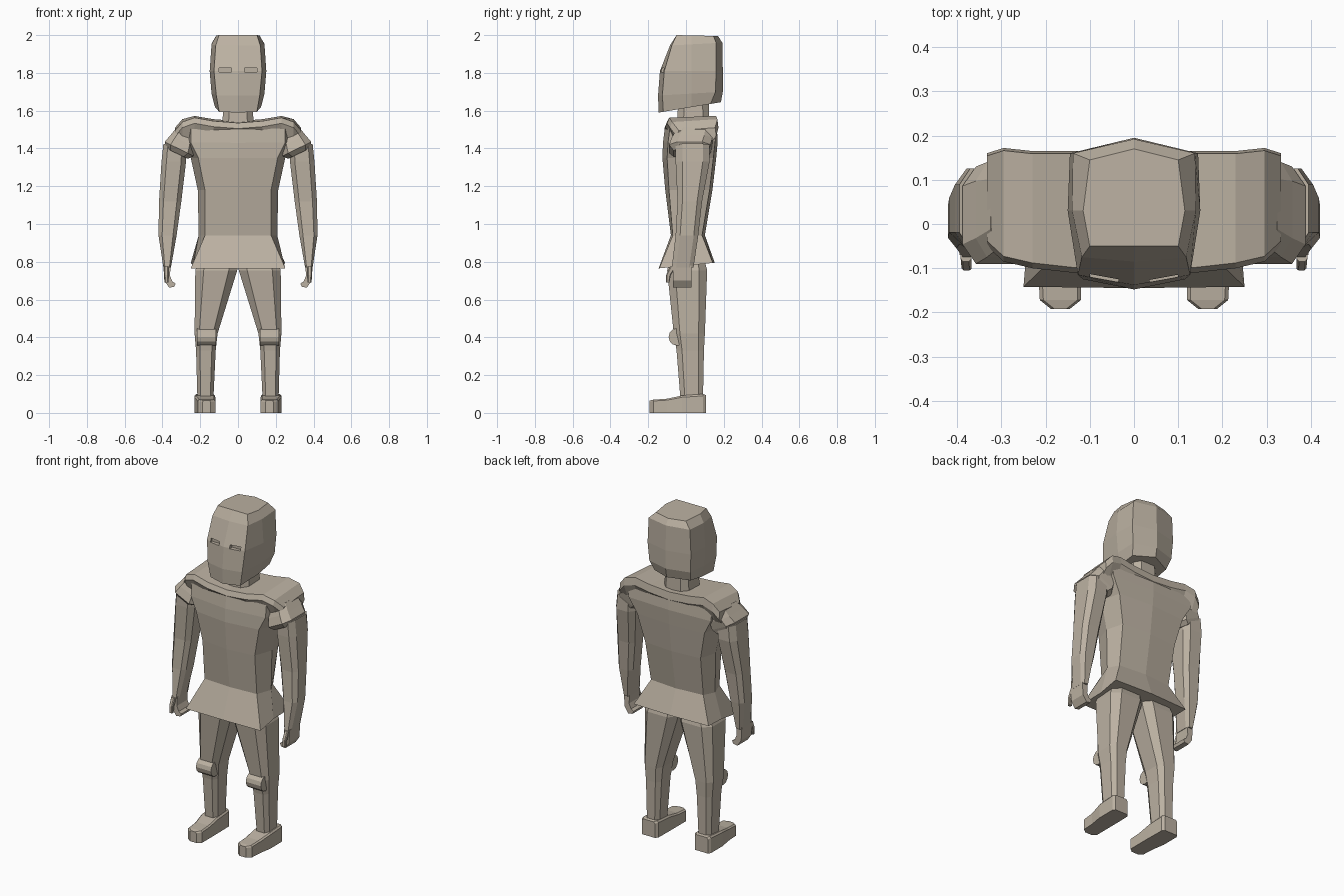
import bpy, bmesh

# Warm grey-brown used on every part
mat = bpy.data.materials.new("warm_grey")
mat.diffuse_color = (.50, .44, .36, 1)


def loft(name, rings, sx=1):
    """Skin a stack of equal-sized point rings and cap both ends."""
    bm = bmesh.new()
    vs = [[bm.verts.new((sx * p[0], p[1], p[2])) for p in r] for r in rings]
    n = len(vs[0])
    for a, b in zip(vs, vs[1:]):
        for i in range(n):
            j = (i + 1) % n
            bm.faces.new((a[i], a[j], b[j], b[i]))
    bm.faces.new(vs[0])
    bm.faces.new(vs[-1])
    bmesh.ops.recalc_face_normals(bm, faces=bm.faces)
    me = bpy.data.meshes.new(name)
    bm.to_mesh(me)
    bm.free()
    me.materials.append(mat)
    ob = bpy.data.objects.new(name, me)
    bpy.context.collection.objects.link(ob)
    return ob


def sym(half, zf, zb):
    """Mirror a half outline (front centre -> back centre); z slopes front to back."""
    y0, y1 = half[0][1], half[-1][1]
    pts = [(x, y, zf + (zb - zf) * (y - y0) / (y1 - y0)) for x, y in half]
    return pts + [(-x, y, z) for x, y, z in pts[-2:0:-1]]


def octa(x0, x1, y0, y1, z0, z1=None, c=0.2):
    """Chamfered rectangle; z runs from z0 at x0 to z1 at x1."""
    z1 = z0 if z1 is None else z1
    uv = [(c, 0), (1 - c, 0), (1, c), (1, 1 - c), (1 - c, 1), (c, 1), (0, 1 - c), (0, c)]
    return [(x0 + u * (x1 - x0), y0 + v * (y1 - y0), z0 + u * (z1 - z0)) for u, v in uv]


def box(name, x0, x1, y0, y1, z0, z1):
    return loft(name, [[(x0, y0, z), (x1, y0, z), (x1, y1, z), (x0, y1, z)] for z in (z0, z1)])


# Helmet
head = loft("helmet", [
    sym([(0, -.145), (.10, -.12), (.122, .03), (.12, .13), (0, .185)], 1.59, 1.645),
    sym([(0, -.148), (.115, -.125), (.14, .03), (.137, .155), (0, .195)], 1.68, 1.70),
    sym([(0, -.138), (.127, -.115), (.15, .03), (.145, .16), (0, .195)], 1.81, 1.81),
    sym([(0, -.085), (.118, -.075), (.14, .03), (.138, .16), (0, .192)], 1.945, 1.96),
    sym([(0, -.05), (.10, -.05), (.115, .03), (.10, .145), (0, .17)], 2.0, 1.995)])

# Eye slits cut into the helmet
for s in (-1, 1):
    slit = box("eye_slit_cutter", *sorted((s * .035, s * .10)), -.2, -.105, 1.805, 1.827)
    slit.hide_render = True
    slit.hide_viewport = True
    m = head.modifiers.new("eye_slit", 'BOOLEAN')
    m.operation = 'DIFFERENCE'
    m.object = slit
    m.solver = 'EXACT'

# Neck
loft("neck", [octa(-.085, .085, -.05, .125, 1.50), octa(-.075, .075, -.04, .12, 1.66)])

# Tunic with flared skirt
loft("tunic", [
    sym([(0, -.145), (.25, -.142), (.238, 0), (.25, .142), (0, .152)], .765, .795),
    sym([(0, -.08), (.175, -.07), (.208, .02), (.175, .085), (0, .10)], .94, .94),
    sym([(0, -.11), (.175, -.09), (.213, .02), (.185, .125), (0, .14)], 1.18, 1.18),
    sym([(0, -.125), (.21, -.10), (.25, .02), (.225, .145), (0, .16)], 1.35, 1.35),
    sym([(0, -.122), (.25, -.095), (.29, .03), (.275, .155), (0, .168)], 1.43, 1.44),
    sym([(0, -.112), (.25, -.085), (.30, .03), (.28, .15), (0, .163)], 1.51, 1.51)])

# Shoulder mantle, lofted across x: (x, front y, back y, front top z, back top z, bottom z)
half = [(0, -.114, .165, 1.535, 1.545, 1.47), (.13, -.111, .165, 1.545, 1.555, 1.47),
        (.23, -.10, .165, 1.563, 1.572, 1.46), (.295, -.085, .172, 1.54, 1.555, 1.44),
        (.333, -.05, .16, 1.495, 1.51, 1.43)]
secs = [(-h[0],) + h[1:] for h in half[:0:-1]] + half
loft("shoulder_mantle", [[(x, f + .03, b), (x, f, zf - .03), (x, f + .012, zf),
                          (x, k - .006, zb), (x, k, zb - .045), (x, k - .03, b)]
                         for x, f, k, zf, zb, b in secs])

for s, side in ((-1, "left"), (1, "right")):
    # Flared sleeve cap
    loft(side + "_sleeve", [
        octa(.21, .325, -.05, .14, 1.48, 1.51),
        octa(.23, .358, -.075, .14, 1.41, 1.47),
        octa(.235, .388, -.09, .13, 1.36, 1.435),
        octa(.265, .38, -.065, .12, 1.345, 1.40)], s)
    # Arm
    loft(side + "_arm", [
        octa(.275, .395, -.055, .125, 1.40, 1.425),
        octa(.275, .405, -.055, .125, 1.33),
        octa(.30, .418, -.045, .085, 1.12),
        octa(.325, .421, -.055, .065, .94),
        octa(.355, .395, -.075, .04, .77)], s)
    # Curled mitten hand and thumb
    hand = [(.357, .78, .395, .78), (.36, .725, .39, .70), (.347, .695, .365, .663), (.33, .685, .337, .668)]
    loft(side + "_hand", [[(xi, -.07, zi), (xo, -.07, zo), (xo, .03, zo), (xi, .03, zi)]
                          for xi, zi, xo, zo in hand], s)
    loft(side + "_thumb", [octa(.368, .392, -.085, -.05, .775), octa(.368, .39, -.105, -.08, .73),
                           octa(.368, .388, -.105, -.088, .69)], s)
    # Leg
    loft(side + "_leg", [
        octa(.002, .19, -.075, .09, .84),
        octa(.004, .226, -.10, .112, .755),
        octa(.108, .23, -.065, .10, .42),
        octa(.118, .222, -.05, .095, .33),
        octa(.13, .215, -.03, .09, .08)], s)
    # Knee roll
    bpy.ops.mesh.primitive_cylinder_add(vertices=12, radius=.046, depth=.10,
                                        location=(s * .167, -.046, .402), rotation=(0, 1.5708, 0))
    bpy.context.object.name = side + "_knee_guard"
    bpy.context.object.data.materials.append(mat)
    # Boot, lofted heel to toe
    foot = [(.105, .135, .22, .095), (.09, .122, .23, .10), (-.02, .12, .23, .092),
            (-.10, .12, .217, .075), (-.172, .12, .213, .07), (-.192, .145, .188, .065)]
    loft(side + "_boot", [[(a, y, 0), (b, y, 0), (b, y, h * .9), (b - .008, y, h),
                           (a + .008, y, h), (a, y, h * .9)] for y, a, b, h in foot], s)
